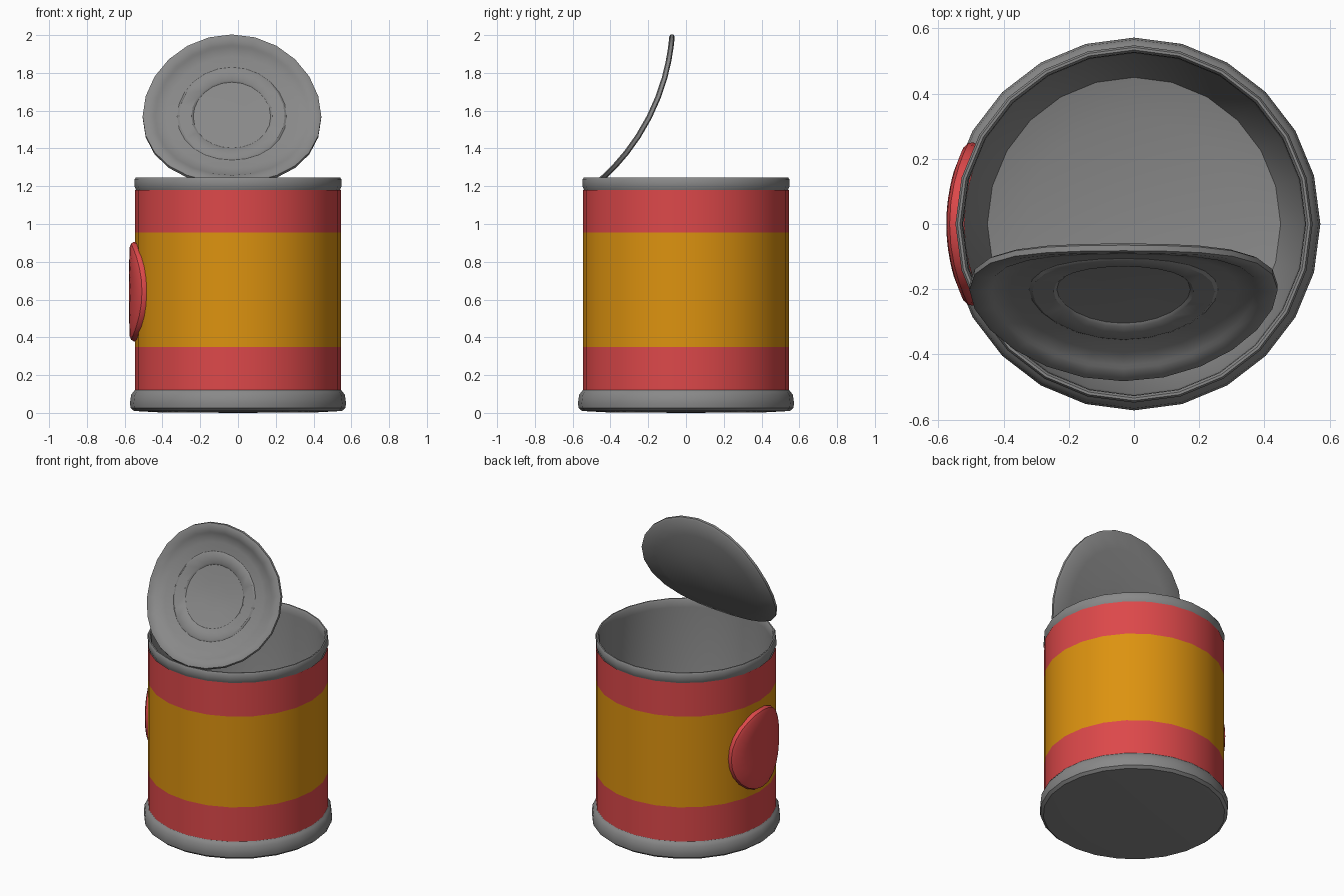
import bpy, bmesh, math

if "Cube" in bpy.data.objects:
    bpy.data.objects.remove(bpy.data.objects["Cube"])

def material(name, rgb):
    m = bpy.data.materials.new(name)
    m.diffuse_color = (*rgb, 1)
    m.use_nodes = True
    m.node_tree.nodes["Principled BSDF"].inputs["Base Color"].default_value = m.diffuse_color
    return m

GREY = material("tin grey", (0.25, 0.25, 0.25))
RED = material("label red", (0.72, 0.065, 0.068))
GOLD = material("label gold", (0.72, 0.29, 0.005))

def lathe(name, profile, mats, sides=24, warp=None, closed=False):
    """Revolve (radius, height) points around z, then optionally bend by warp(x, y, z)."""
    bm = bmesh.new()
    rings = []
    for r, h in profile:
        if r == 0:
            rings.append([bm.verts.new((0, 0, h))] * sides)
        else:
            rings.append([bm.verts.new((r * math.sin(2 * math.pi * i / sides),
                                        r * math.cos(2 * math.pi * i / sides), h))
                          for i in range(sides)])
    pairs = list(zip(rings, rings[1:]))
    if closed:
        pairs.append((rings[-1], rings[0]))
    for a, b in pairs:
        for i in range(sides):
            j = (i + 1) % sides
            bm.faces.new(list(dict.fromkeys((a[j], a[i], b[i], b[j]))))
    if len(mats) > 1:      # middle band takes the second colour
        for f in bm.faces:
            f.material_index = int(0.35 < f.calc_center_median().z < 0.955)
    if warp:
        for v in bm.verts:
            v.co = warp(*v.co)
    bmesh.ops.recalc_face_normals(bm, faces=bm.faces)
    me = bpy.data.meshes.new(name)
    bm.to_mesh(me)
    bm.free()
    ob = bpy.data.objects.new(name, me)
    bpy.context.collection.objects.link(ob)
    for m in mats:
        me.materials.append(m)
    bpy.ops.object.select_all(action='DESELECT')
    ob.select_set(True)
    bpy.context.view_layer.objects.active = ob
    bpy.ops.object.shade_smooth_by_angle(angle=math.radians(35))
    return ob

# Metal shell: underside, base rim, hidden wall, top rim, inner wall and floor
lathe("can_shell", [(0, 0), (0.42, 0.003), (0.55, 0.01), (0.568, 0.025), (0.572, 0.05),
                    (0.566, 0.095), (0.553, 0.113), (0.540, 0.127), (0.536, 0.14),
                    (0.536, 1.17), (0.541, 1.182), (0.548, 1.20), (0.548, 1.235),
                    (0.542, 1.245), (0.534, 1.245), (0.527, 1.235), (0.525, 1.19),
                    (0.52, 0.25), (0.45, 0.07), (0.33, 0.04), (0, 0.035)], [GREY])

# Paper label with three bands
lathe("label", [(0.545, 0.122), (0.545, 0.35), (0.545, 0.955), (0.545, 1.18)], [RED, GOLD])

# Peeled-back lid: stepped disc bent along an arc, ridges facing the front
LID_R, ARC, A0, BEND = 0.473, 0.912, math.radians(40), math.radians(46)

def bend_lid(x, y, h):
    s = (y + LID_R) / (2 * LID_R)
    k = BEND / ARC
    a = A0 + BEND * s
    py = -0.478 + (math.sin(a) - math.sin(A0)) / k
    pz = 1.212 + (math.cos(A0) - math.cos(a)) / k
    return (x - 0.032, py - h * math.sin(a), pz + h * math.cos(a))

lid = [(0, 0.005), (0.10, 0.005), (0.205, 0.005), (0.215, 0.012), (0.28, 0.012), (0.29, 0.005),
       (0.35, 0.005), (0.405, 0.006), (0.415, 0.012), (0.46, 0.013), (0.473, 0.007),
       (0.473, -0.010), (0.462, -0.016), (0.35, -0.014), (0.2, -0.014), (0.1, -0.014), (0, -0.014)]
lathe("lid", lid, [GREY], warp=bend_lid)

# Round badge wrapped onto the left side of the can
def wrap_badge(u, v, h):
    a = u / 0.56
    r = 0.53 + h
    return (-r * math.cos(a), r * math.sin(a), 0.642 + v)

lathe("badge", [(0, 0.046), (0.08, 0.046), (0.16, 0.046), (0.235, 0.044), (0.255, 0.036),
                (0.263, 0.022), (0.263, -0.01)], [RED], warp=wrap_badge)
